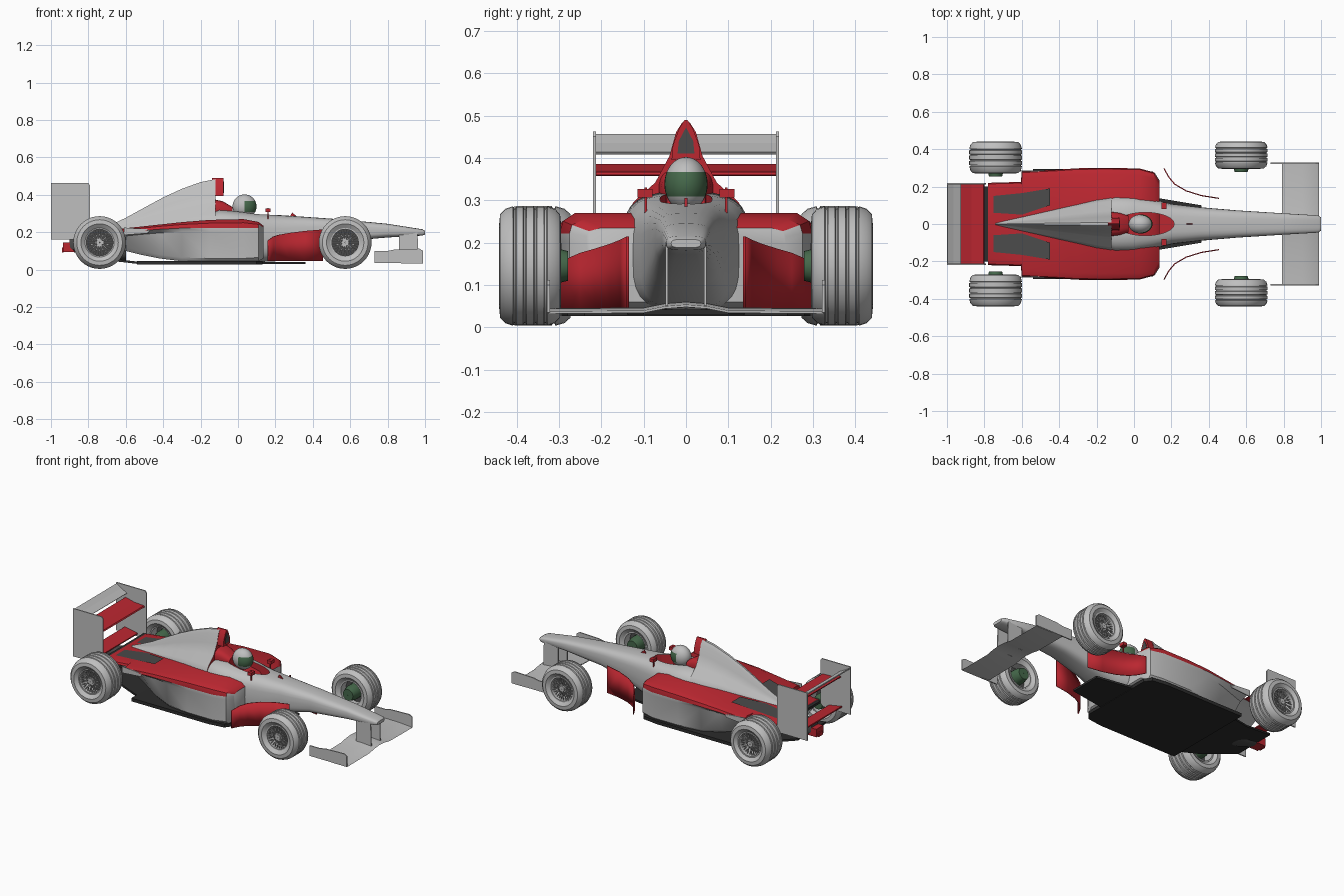
import bpy, bmesh, math
from mathutils import Vector

cube = bpy.data.objects.get("Cube")
if cube:
    bpy.data.objects.remove(cube, do_unlink=True)


def material(name, rgb):
    m = bpy.data.materials.new(name)
    m.use_nodes = True
    m.diffuse_color = (*rgb, 1)
    m.node_tree.nodes["Principled BSDF"].inputs["Base Color"].default_value = (*rgb, 1)
    return m


GREY = material("light grey", (0.52, 0.52, 0.52))
RED = material("red", (0.5, 0.02, 0.03))
DARK = material("dark grey", (0.07, 0.07, 0.07))
BLACK = material("black", (0.025, 0.025, 0.025))
GREEN = material("dark green", (0.06, 0.14, 0.07))


def finish(name, bm, mats, smooth=True, rule=None):
    """Turn a bmesh into an object; rule(face) returns a material slot."""
    bmesh.ops.recalc_face_normals(bm, faces=bm.faces[:])
    bm.normal_update()
    if rule:
        for f in bm.faces:
            f.material_index = rule(f)
    me = bpy.data.meshes.new(name)
    bm.to_mesh(me)
    bm.free()
    ob = bpy.data.objects.new(name, me)
    bpy.context.collection.objects.link(ob)
    for m in mats:
        me.materials.append(m)
    if smooth:
        bpy.ops.object.select_all(action='DESELECT')
        ob.select_set(True)
        bpy.context.view_layer.objects.active = ob
        bpy.ops.object.shade_smooth_by_angle(angle=math.radians(35))
    return ob


def loft(name, rings, mats, smooth=True, rule=None, closed=False):
    """Skin a row of rings; closed joins the last ring to the first."""
    bm = bmesh.new()
    vs = [[bm.verts.new(p) for p in r] for r in rings]
    n = len(vs[0])
    for a, b in zip(vs, vs[1:] + (vs[:1] if closed else [])):
        for i in range(n):
            j = (i + 1) % n
            bm.faces.new((a[i], a[j], b[j], b[i]))
    if not closed:
        bm.faces.new(vs[0])
        bm.faces.new(vs[-1])
    return finish(name, bm, mats, smooth, rule)


def box(name, centre, size, mat):
    x, y, z = centre
    a, b, c = (v / 2 for v in size)
    rings = [[(x + i, y - b, z - c), (x + i, y + b, z - c),
              (x + i, y + b, z + c), (x + i, y - b, z + c)] for i in (-a, a)]
    return loft(name, rings, [mat], False)


def side_plate(name, pts, y, thick, mat):
    """Extrude an x-z outline across y."""
    return loft(name, [[(x, y + d, z) for x, z in pts] for d in (-thick / 2, thick / 2)], [mat], False)


def flat_plate(name, pts, z0, z1, mat):
    """Extrude an x-y outline upward."""
    return loft(name, [[(x, y, z) for x, y in pts] for z in (z0, z1)], [mat], False)


def revolve(name, profile, centre, mat, n=40):
    """Spin a closed (radius, offset) outline round the y axis."""
    cx, cy, cz = centre
    rings = []
    for k in range(n):
        a = math.tau * k / n
        rings.append([(cx + r * math.cos(a), cy + o, cz + r * math.sin(a)) for r, o in profile])
    return loft(name, rings, [mat], closed=True)


def oval(x, w, zb, zt, e=0.6, n=28):
    ring = []
    for k in range(n):
        a = math.tau * k / n
        c, s = math.cos(a), math.sin(a)
        ring.append((x, w * math.copysign(abs(c) ** e, c),
                     (zb + zt) / 2 + (zt - zb) / 2 * math.copysign(abs(s) ** e, s)))
    return ring


# Nose and driver tub, with the cockpit cut out
stations = [(1, .035, .188, .208), (.985, .046, .182, .216), (.8, .057, .172, .245),
            (.55, .073, .15, .269), (.35, .09, .1, .283), (.2, .108, .045, .293),
            (.1, .135, .04, .3), (0, .152, .04, .312), (-.1, .152, .04, .32), (-.16, .14, .04, .3)]
body = loft("nose_and_tub", [oval(*s) for s in stations], [GREY, RED])
cut_outline = [(.06 + .155 * math.cos(math.tau * k / 24), .062 * math.sin(math.tau * k / 24)) for k in range(24)]
cutter = flat_plate("cockpit_cutter", cut_outline, .2, .5, RED)
cutter.hide_render = True
mod = body.modifiers.new("cockpit", 'BOOLEAN')
mod.operation = 'DIFFERENCE'
mod.object = cutter
mod.solver = 'EXACT'
mod.material_mode = 'TRANSFER'
bpy.context.view_layer.objects.active = body
bpy.ops.object.modifier_apply(modifier=mod.name)
bpy.data.objects.remove(cutter, do_unlink=True)

# Engine cover with its tall spine
rings = []
for x, w, zt in [(-.12, .145, .484), (-.2, .132, .468), (-.3, .108, .432), (-.4, .085, .386),
                 (-.5, .062, .332), (-.6, .04, .277), (-.68, .022, .24), (-.74, .008, .215)]:
    h = zt - .2
    half = [(w, .1), (w, .2 + h * .2), (w * .85, .2 + h * .34), (w * .5, .2 + h * .5),
            (w * .27, .2 + h * .72), (w * .16, .2 + h * .92), (w * .06, zt)]
    rings.append([(x, y, z) for y, z in half] + [(x, -y, z) for y, z in reversed(half)])
loft("engine_cover", rings, [GREY, RED], rule=lambda f: int(f.normal.x > .9))

# Air intake above the driver, and headrest
loft("air_intake", [[(x, y * k, z) for y, z in
     [(.034, .395), (.031, .43), (.016, .47), (.004, .489), (-.004, .489), (-.016, .47), (-.031, .43), (-.034, .395)]]
     for x, k in [(-.14, .9), (-.12, 1), (-.078, 1)]], [RED])
loft("intake_mouth", [[(x, .02, .41), (x, .017, .44), (x, 0, .472), (x, -.017, .44), (x, -.02, .41)]
                      for x in (-.08, -.075)], [DARK], False)
loft("headrest", [oval(-.125, .065, .25, .375), oval(-.08, .06, .25, .365), oval(-.03, .045, .25, .335)], [RED])

# Driver's helmet with visor
bm = bmesh.new()
bmesh.ops.create_uvsphere(bm, u_segments=32, v_segments=20, radius=1)
for v in bm.verts:
    v.co = Vector((.035 + .064 * v.co.x, .051 * v.co.y, .338 + .064 * v.co.z))
finish("helmet", bm, [GREY, GREEN], rule=lambda f: int(
    f.calc_center_median().x > .035 and .313 < f.calc_center_median().z < .368))

for s, side in ((1, "left"), (-1, "right")):
    # Sidepod: grey flanks tucked in at the back, red upper deck
    rings = []
    for x, yo, yb, zb, zs, zt in [
            (.135, .235, .235, .06, .215, .235), (.11, .275, .275, .045, .222, .255), (.03, .297, .292, .04, .222, .27),
            (-.15, .3, .292, .04, .222, .266), (-.3, .298, .275, .045, .222, .254), (-.42, .29, .235, .06, .216, .241),
            (-.52, .285, .185, .08, .208, .23), (-.6, .28, .15, .1, .2, .222), (-.605, .225, .13, .1, .2, .221),
            (-.78, .22, .09, .12, .185, .203)]:
        rings.append([(x, s * y, z) for y, z in
                      [(0, zb), (yb - .02, zb), (yb, zb + .02), ((yb + yo) / 2, zs - .02),
                       (yo, zs), (yo - .006, zs + .6 * (zt - zs)), (yo - .035, zt), (0, zt)]])
    loft(side + "_sidepod", rings, [GREY, RED], rule=lambda f: int(
        f.normal.z > .02 and f.calc_center_median().z > .19 and f.normal.x < .8))

    # Dark cooling outlet on the deck
    bm = bmesh.new()
    bm.faces.new([bm.verts.new((x, s * y, .291 + .112 * x + (0 if x < -.5 else .006)))
                  for x, y in [(-.45, .1), (-.45, .19), (-.6, .165), (-.75, .15), (-.75, .06), (-.6, .05)]])
    finish(side + "_cooling_outlet", bm, [DARK], False)

    # Flick ahead of the rear wheel
    side_plate(side + "_flick", [(-.61, .185), (-.48, .195), (-.47, .215), (-.61, .225)], s * .283, .006, GREY)

    # Curved barge board
    bm = bmesh.new()
    path = [(.455, .14, .215), (.36, .155, .207), (.28, .18, .197), (.22, .215, .186), (.19, .25, .176), (.163, .298, .155)]
    low = [bm.verts.new((x, s * y, .045)) for x, y, z in path]
    top = [bm.verts.new((x, s * y, z)) for x, y, z in path]
    for i in range(len(path) - 1):
        bm.faces.new((low[i], low[i + 1], top[i + 1], top[i]))
    board = finish(side + "_barge_board", bm, [RED])
    board.modifiers.new("thickness", 'SOLIDIFY').thickness = .006

    # Mirror and stalk
    box(side + "_mirror", (.16, s * .097, .317), (.028, .036, .02), RED)
    box(side + "_mirror_stalk", (.16, s * .095, .3), (.006, .006, .06), RED)

    # Wing end plates and nose pylons
    side_plate(side + "_rear_end_plate", [(-1, .16), (-.81, .16), (-.79, .18), (-.79, .45), (-.8, .462), (-1, .462)],
               s * .216, .007, GREY)
    side_plate(side + "_front_end_plate", [(.73, .035), (.99, .035), (.99, .1), (.97, .112), (.84, .108), (.8, .1), (.73, .1)],
               s * .325, .007, GREY)
    side_plate(side + "_nose_pylon", [(.86, .045), (.965, .045), (.96, .2), (.86, .2)], s * .045, .006, GREY)

    # Wheels with grooved tyres, lattice rims and brake drums
    for end, x, yc, h in (("front", .573, .368, .073), ("rear", -.74, .355, .085)):
        tag, c, R = end + "_" + side, (x, s * yc, .145), .141
        tyre = [(.078, -h * .8), (.1, -h), (.122, -h * .97), (.135, -h * .8)]
        for g in (-.5, -.17, .17, .5):
            tyre += [(R, h * g - .004), (R - .006, h * g - .002), (R - .006, h * g + .002), (R, h * g + .004)]
        tyre += [(.135, h * .8), (.122, h * .97), (.1, h), (.078, h * .8)]
        revolve(tag + "_tyre", tyre, c, GREY)
        face = s * h * .62
        revolve(tag + "_rim", [(.079, -h * .8), (.079, h * .85), (.071, h * .85), (.071, -h * .8)], c, GREY)
        revolve(tag + "_wheel_back", [(.002, -.006), (.074, -.006), (.074, .006), (.002, .006)], c, DARK)
        revolve(tag + "_hub", [(.002, face - .01), (.018, face - .01), (.018, face + .01), (.002, face + .01)], c, GREY, 16)
        drum = [-s * (h + .016), -s * .005]
        revolve(tag + "_brake_drum", [(.002, drum[0]), (.035, drum[0]), (.045, -s * h * .7), (.045, drum[1]), (.002, drum[1])],
                c, GREEN, 20)
        bm = bmesh.new()
        for k in range(14):
            for twist in (-.35, .35):
                a, b = math.tau * k / 14, math.tau * k / 14 + twist
                p = Vector((.016 * math.cos(a), 0, .016 * math.sin(a)))
                q = Vector((.074 * math.cos(b), 0, .074 * math.sin(b)))
                side_way = (q - p).cross(Vector((0, 1, 0))).normalized() * .0022
                quad = [bm.verts.new(Vector(c) + Vector((0, face, 0)) + v)
                        for v in (p - side_way, p + side_way, q + side_way, q - side_way)]
                bm.faces.new(quad)
        spokes = finish(tag + "_spokes", bm, [GREY], False)
        spokes.modifiers.new("thickness", 'SOLIDIFY').thickness = .004

# Front wing, raised in the middle
loft("front_wing", [[(.79, y, z + .008), (.79, y, z + .013), (.9, y, z + .012), (.98, y, z + .006), (.99, y, z), (.9, y, z)]
     for y, z in [(-.325, .032), (-.1, .034), (-.05, .044), (0, .048), (.05, .044), (.1, .034), (.325, .032)]], [GREY])

# Rear wing elements
side_plate("rear_wing_flap", [(-.93, .408), (-.925, .414), (-.965, .435), (-.998, .456), (-1, .45), (-.965, .425)], 0, .43, GREY)
side_plate("rear_wing_main_plane", [(-.8, .36), (-.805, .367), (-.87, .37), (-.935, .386), (-.935, .38), (-.87, .357)], 0, .43, RED)
side_plate("rear_lower_wing", [(-.85, .175), (-.85, .182), (-.94, .198), (-.94, .19)], 0, .43, RED)

# Gearbox, tail and deck edge
loft("gearbox", [oval(-.6, .09, .05, .2), oval(-.8, .06, .07, .185), oval(-.9, .035, .1, .17)], [DARK])
box("tail_block", (-.905, 0, .12), (.06, .07, .05), RED)
box("tail_light", (-.937, 0, .105), (.01, .04, .025), RED)
box("deck_edge", (-.785, 0, .192), (.03, .4, .015), BLACK)

# Floor, front tongue and diffuser
flat_plate("floor", [(.13, -.24), (.1, -.28), (0, -.294), (-.54, -.294), (-.54, .294), (0, .294), (.1, .28), (.13, .24)],
           .027, .047, BLACK)
flat_plate("floor_tongue", [(.36, -.1), (.12, -.14), (.12, .14), (.36, .1)], .03, .042, BLACK)
loft("diffuser", [[(x, -w, z), (x, w, z), (x, w, z + .012), (x, -w, z + .012)]
                  for x, w, z in [(-.53, .24, .03), (-.66, .2, .045), (-.88, .14, .1)]], [BLACK], False)

# Small fin on the nose
side_plate("nose_fin", [(.275, .28), (.32, .28), (.29, .305)], 0, .006, RED)
